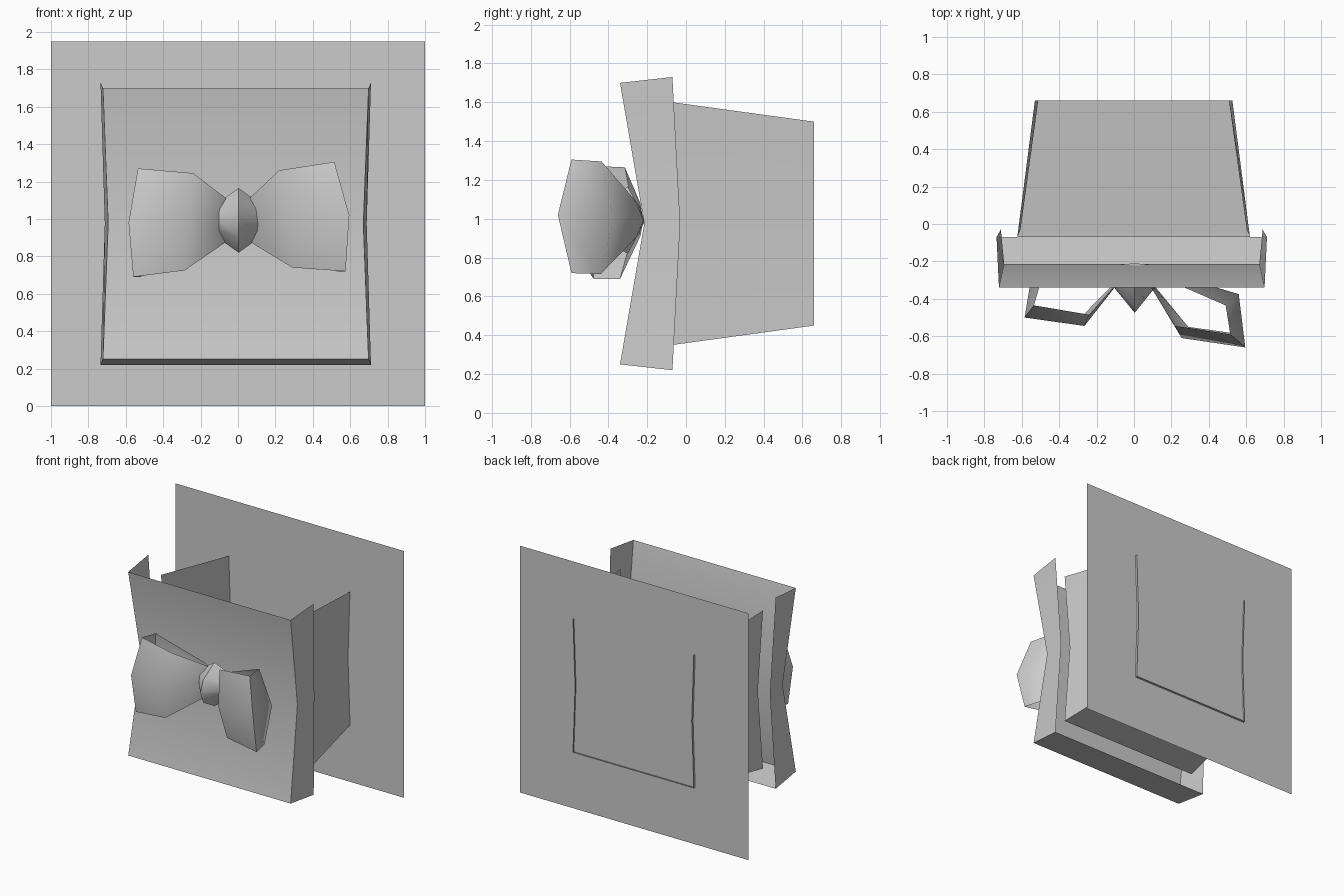
import bpy
import math


def make(name, verts, faces, angle):
    me = bpy.data.meshes.new(name)
    me.from_pydata(verts, [], faces)
    ob = bpy.data.objects.new(name, me)
    bpy.context.collection.objects.link(ob)
    bpy.ops.object.select_all(action='DESELECT')
    ob.select_set(True)
    bpy.context.view_layer.objects.active = ob
    bpy.ops.object.mode_set(mode='EDIT')
    bpy.ops.mesh.select_all(action='SELECT')
    bpy.ops.mesh.normals_make_consistent(inside=False)
    bpy.ops.object.mode_set(mode='OBJECT')
    bpy.ops.object.shade_smooth_by_angle(angle=math.radians(angle))
    return ob


def sheet(rows, skip=()):
    """Bridge equal-length rows of points into a strip of quads."""
    n = len(rows[0])
    verts = [p for r in rows for p in r]
    faces = [(r * n + c, r * n + c + 1, (r + 1) * n + c + 1, (r + 1) * n + c)
             for r in range(len(rows) - 1) for c in range(n - 1) if c not in skip]
    return verts, faces


def tray(name, rows, cx, has_front):
    """Open-topped tray; each row is (back x, y, z), (front x, y, z) half-widths."""
    full = []
    for (bx, by, bz), (fx, fy, fz) in rows:
        full.append([(cx - bx, by, bz), (cx - fx, fy, fz),
                     (cx + fx, fy, fz), (cx + bx, by, bz)])
    verts, faces = sheet(full, () if has_front else (1,))
    last = len(verts)
    faces.append((last - 4, last - 3, last - 2, last - 1))  # bottom flap
    make(name, verts, faces, 35)


# Backing panel
make("back_panel", [(-1, 0.645, 0), (1, 0.645, 0), (1, 0.645, 1.95), (-1, 0.645, 1.95)],
     [(0, 1, 2, 3)], 30)

# Box body: two sides and a bottom, poking slightly through the panel
tray("box_body", [((0.528, 0.66, 1.50), (0.622, -0.07, 1.60)),
                  ((0.51, 0.66, 0.975), (0.605, -0.03, 0.975)),
                  ((0.528, 0.66, 0.45), (0.622, -0.07, 0.35))], -0.002, False)

# Lid: dished front with side flaps and a bottom flap
tray("box_lid", [((0.723, -0.07, 1.73), (0.71, -0.34, 1.70)),
                 ((0.70, -0.03, 0.975), (0.682, -0.215, 0.975)),
                 ((0.723, -0.07, 0.22), (0.71, -0.34, 0.25))], -0.012, True)

# Bow loops: rows run top, middle, bottom; points run knot, front, end, back, knot
right = [
    [(0.05, -0.27, 1.10), (0.22, -0.545, 1.26), (0.515, -0.59, 1.305),
     (0.49, -0.435, 1.295), (0.04, -0.24, 1.07)],
    [(0.08, -0.31, 1.00), (0.255, -0.61, 1.00), (0.595, -0.66, 1.02),
     (0.56, -0.375, 1.00), (0.04, -0.22, 1.00)],
    [(0.06, -0.27, 0.88), (0.29, -0.55, 0.74), (0.575, -0.59, 0.72),
     (0.54, -0.44, 0.715), (0.04, -0.24, 0.92)]]
left = [
    [(-0.05, -0.27, 1.10), (-0.24, -0.485, 1.245), (-0.535, -0.435, 1.27),
     (-0.50, -0.315, 1.265), (-0.04, -0.235, 1.08)],
    [(-0.08, -0.31, 0.99), (-0.265, -0.545, 0.985), (-0.585, -0.50, 0.98),
     (-0.545, -0.26, 0.98), (-0.04, -0.22, 0.99)],
    [(-0.06, -0.27, 0.88), (-0.285, -0.50, 0.725), (-0.56, -0.475, 0.69),
     (-0.52, -0.34, 0.69), (-0.04, -0.235, 0.91)]]
for name, rows in (("bow_loop_right", right), ("bow_loop_left", left)):
    make(name, *sheet(rows), 68)

# Bow knot: ridged centre profile (y, z) with a smaller profile on each side
ridge = [(-0.30, 1.165), (-0.44, 1.08), (-0.475, 0.99), (-0.44, 0.90), (-0.30, 0.82),
         (-0.21, 0.99), (-0.30, 1.165)]
side = [(-0.26, 1.09), (-0.33, 1.05), (-0.345, 0.99), (-0.33, 0.94), (-0.26, 0.895),
        (-0.22, 0.99), (-0.26, 1.09)]
make("bow_knot", *sheet([[(x, y, z) for y, z in prof]
                         for x, prof in ((-0.102, side), (0.004, ridge), (0.108, side))]), 50)
